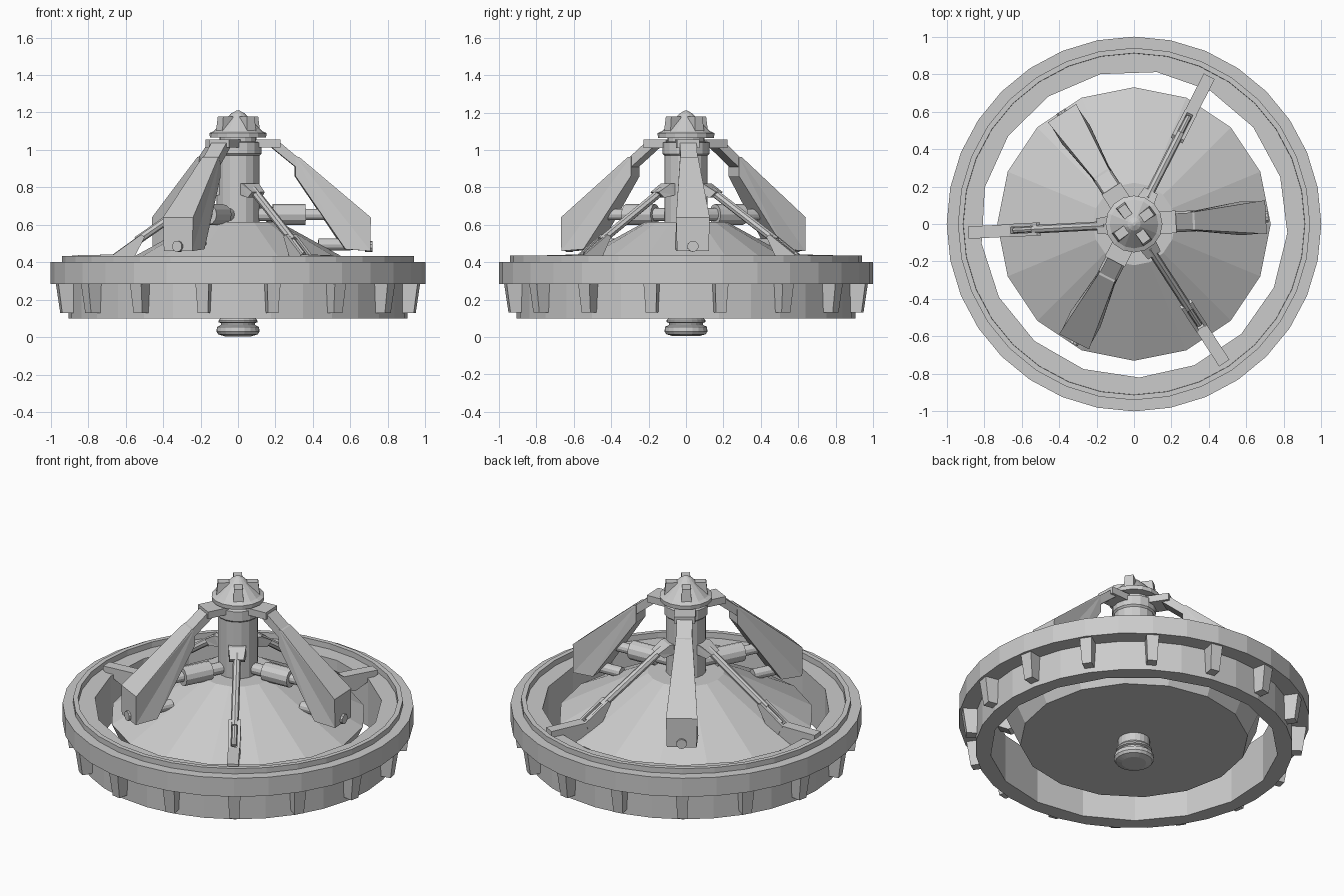
import bpy, bmesh
from math import sin, cos, pi, radians
from mathutils import Vector, Matrix

if "Cube" in bpy.data.objects:
    bpy.data.objects.remove(bpy.data.objects["Cube"])


def finish(name, bm, angle=0.0):
    bmesh.ops.transform(bm, matrix=Matrix.Rotation(radians(angle), 4, 'Z'), verts=bm.verts)
    bmesh.ops.recalc_face_normals(bm, faces=bm.faces)
    me = bpy.data.meshes.new(name)
    bm.to_mesh(me)
    bm.free()
    ob = bpy.data.objects.new(name, me)
    bpy.context.collection.objects.link(ob)
    return ob


def lathe(name, profile, sides, angle=0.0):
    """Solid of revolution from (r, z) points, capped at both ends."""
    bm = bmesh.new()
    rings = [[bm.verts.new((r * cos(2 * pi * i / sides), r * sin(2 * pi * i / sides), z))
              for i in range(sides)] for r, z in profile]
    for a, b in zip(rings, rings[1:]):
        for i in range(sides):
            j = (i + 1) % sides
            bm.faces.new((a[i], a[j], b[j], b[i]))
    bm.faces.new(rings[0][::-1])
    bm.faces.new(rings[-1])
    return finish(name, bm, angle)


def plate(name, outline, angle):
    """Closed (r, z, half_width) outline in a radial plane, given thickness."""
    bm = bmesh.new()
    a = [bm.verts.new((r, -w, z)) for r, z, w in outline]
    b = [bm.verts.new((r, w, z)) for r, z, w in outline]
    n = len(a)
    bm.faces.new(a)
    bm.faces.new(b[::-1])
    for i in range(n):
        j = (i + 1) % n
        bm.faces.new((a[i], b[i], b[j], a[j]))
    bmesh.ops.triangulate(bm, faces=[f for f in bm.faces if len(f.verts) > 4])
    return finish(name, bm, angle)


def box(name, r0, r1, z0, z1, w, angle):
    return plate(name, [(r0, z0, w), (r1, z0, w), (r1, z1, w), (r0, z1, w)], angle)


def rod(name, p, q, rad, angle, sides=10):
    """Cylinder between two (r, z) points in a radial plane."""
    p, q = Vector((p[0], 0, p[1])), Vector((q[0], 0, q[1]))
    d = q - p
    bm = bmesh.new()
    m = Matrix.Translation((p + q) / 2) @ d.to_track_quat('Z', 'Y').to_matrix().to_4x4()
    bmesh.ops.create_cone(bm, cap_ends=True, segments=sides, radius1=rad, radius2=rad,
                          depth=d.length, matrix=m)
    return finish(name, bm, angle)


# Outer ring: solid turned body with a coarser hole cut through it
ring = lathe("outer_ring", [(0.905, 0.10), (0.905, 0.285), (1.0, 0.285), (1.0, 0.402),
                            (0.94, 0.402), (0.94, 0.435), (0.912, 0.435), (0.911, 0.40)], 32)
cutter = lathe("ring_hole_cutter", [(0.82, -0.1), (0.82, 0.6)], 17, -88)
cutter.hide_render = True
cutter.hide_set(True)
mod = ring.modifiers.new("hole", 'BOOLEAN')
mod.object = cutter
mod.operation = 'DIFFERENCE'
mod.solver = 'EXACT'

# Teeth under the flange
for i in range(16):
    plate("ring_tooth", [(0.87, 0.13, 0.028), (0.962, 0.13, 0.028),
                         (0.985, 0.29, 0.036), (0.87, 0.29, 0.036)], 11.25 + 22.5 * i)

# Central dish, bottom knob and column
lathe("dish", [(0.65, 0.155), (0.73, 0.335), (0.22, 0.615)], 16, 0)
lathe("bottom_knob", [(0.07, 0.005), (0.105, 0.015), (0.115, 0.03), (0.112, 0.055), (0.09, 0.065),
                      (0.09, 0.075), (0.103, 0.08), (0.103, 0.09), (0.09, 0.105), (0.09, 0.17)], 20)
lathe("column", [(0.115, 0.60), (0.115, 0.97), (0.125, 0.98), (0.125, 1.04),
                 (0.10, 1.045), (0.10, 1.08)], 16)

# Cap with four lugs
lathe("cap", [(0.15, 1.065), (0.152, 1.09), (0.13, 1.10),
              (0.035, 1.195), (0.008, 1.21)], 16)
for i in range(4):
    plate("cap_lug", [(0.05, 1.09, 0.026), (0.125, 1.09, 0.03),
                      (0.115, 1.178, 0.025), (0.05, 1.178, 0.025)], 36 + 90 * i)

for i in range(3):
    # Wide legs with their top arm, flat strut and foot pin
    a = 3 + 120 * i
    box("top_arm", 0.09, 0.225, 1.012, 1.055, 0.06, a)
    plate("top_strut", [(0.17, 1.02, 0.045), (0.33, 0.89, 0.045), (0.36, 0.925, 0.045),
                        (0.21, 1.05, 0.045)], a)
    plate("leg", [(0.305, 0.86, 0.052), (0.305, 0.965, 0.048), (0.325, 0.962, 0.048),
                  (0.705, 0.64, 0.09), (0.705, 0.46, 0.085), (0.57, 0.47, 0.09)], a)
    rod("foot_pin", (0.68, 0.485), (0.718, 0.485), 0.03, a)
    rod("foot_cylinder", (0.43, 0.495), (0.60, 0.495), 0.032, a, 12)
    rod("side_piston_base", (0.10, 0.655), (0.19, 0.655), 0.035, a, 12)
    rod("side_piston_body", (0.185, 0.655), (0.36, 0.655), 0.056, a, 12)
    rod("side_piston_rod", (0.35, 0.655), (0.52, 0.655), 0.03, a, 12)

    # Thin arms bridging the dish and the ring
    b = 63 + 120 * i
    plate("arm_bracket", [(0.10, 0.76, 0.05), (0.165, 0.745, 0.045), (0.20, 0.775, 0.04),
                          (0.13, 0.82, 0.05), (0.10, 0.82, 0.05)], b)
    rod("arm_rod_thick", (0.15, 0.785), (0.54, 0.515), 0.023, b, 8)
    rod("arm_rod_thin", (0.50, 0.54), (0.64, 0.44), 0.016, b, 8)
    plate("arm_wedge", [(0.885, 0.41, 0.033), (0.885, 0.437, 0.033), (0.66, 0.442, 0.033),
                        (0.63, 0.415, 0.033), (0.62, 0.38, 0.033), (0.74, 0.335, 0.033)], b)
    for s in (-1, 1):
        cheek = plate("arm_fork", [(0.50, 0.535, 0.009), (0.52, 0.548, 0.009),
                                   (0.67, 0.44, 0.009), (0.64, 0.38, 0.009),
                                   (0.56, 0.42, 0.009)], b)
        cheek.location = Matrix.Rotation(radians(b), 4, 'Z') @ Vector((0, 0.026 * s, 0))
